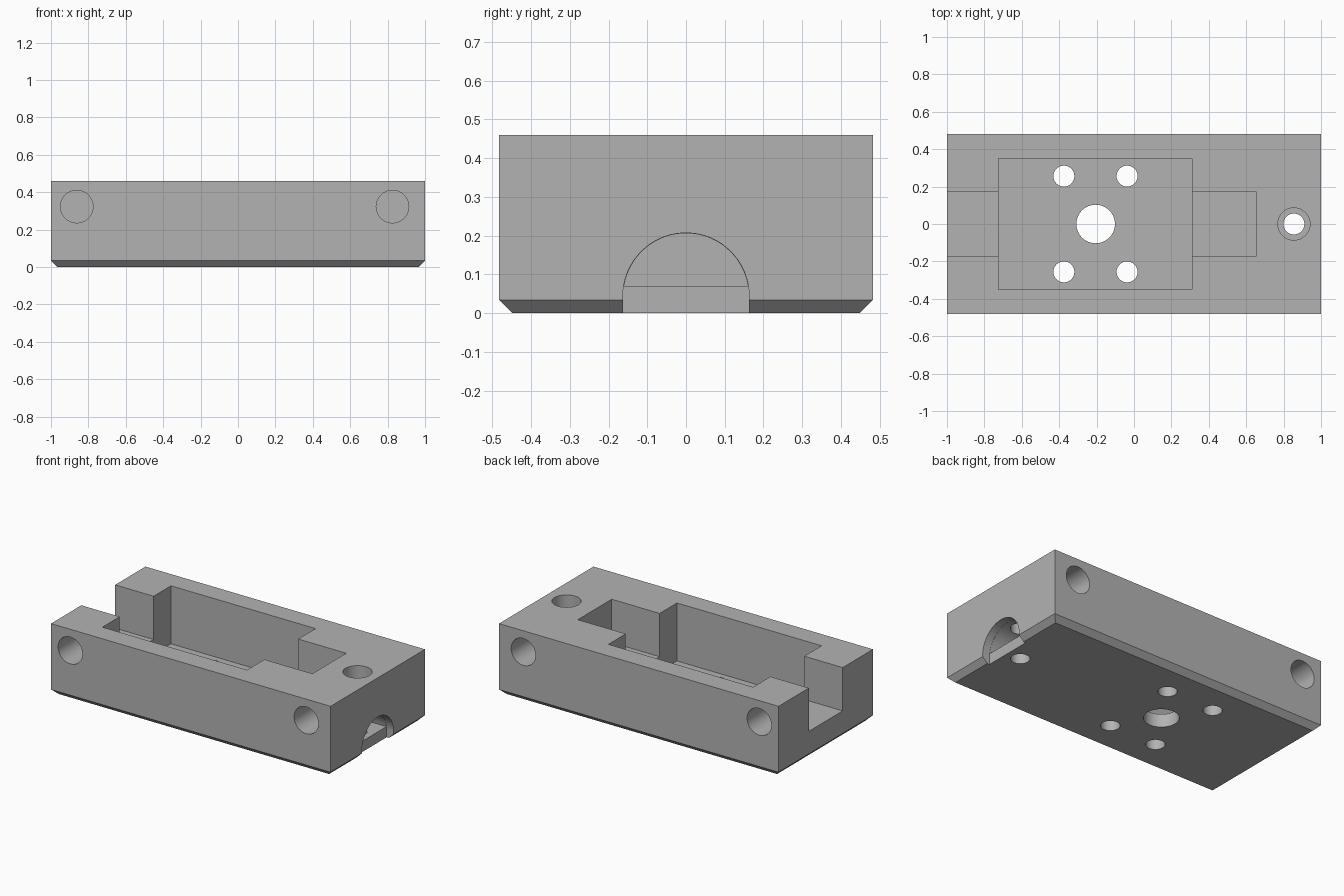
import bpy, bmesh, math

cube = bpy.data.objects.get("Cube")
if cube:
    bpy.data.objects.remove(cube, do_unlink=True)

grey = bpy.data.materials.new("plain_grey")
grey.use_nodes = True
grey.diffuse_color = (0.45, 0.45, 0.45, 1)
grey.node_tree.nodes["Principled BSDF"].inputs["Base Color"].default_value = (0.45, 0.45, 0.45, 1)

LENGTH, WIDTH, HEIGHT, CHAMFER = 2.0, 0.965, 0.46, 0.034
ABOVE = HEIGHT + 0.1


def prism(name, base, direction):
    """Extrude a planar outline along a direction into a closed solid."""
    bm = bmesh.new()
    face = bm.faces.new([bm.verts.new(p) for p in base])
    extruded = bmesh.ops.extrude_face_region(bm, geom=[face])["geom"]
    moved = [g for g in extruded if isinstance(g, bmesh.types.BMVert)]
    bmesh.ops.translate(bm, verts=moved, vec=direction)
    bmesh.ops.recalc_face_normals(bm, faces=bm.faces)
    mesh = bpy.data.meshes.new(name)
    bm.to_mesh(mesh)
    bm.free()
    mesh.materials.append(grey)
    obj = bpy.data.objects.new(name, mesh)
    bpy.context.collection.objects.link(obj)
    return obj


def box(name, x0, x1, half_y, z0, z1):
    base = [(x0, -half_y, z0), (x1, -half_y, z0), (x1, half_y, z0), (x0, half_y, z0)]
    return prism(name, base, (0, 0, z1 - z0))


def circle(radius, sides=64):
    steps = [2 * math.pi * i / sides for i in range(sides)]
    return [(radius * math.cos(a), radius * math.sin(a)) for a in steps]


def upright_hole(x, y, radius, z0, z1):
    base = [(x + u, y + v, z0) for u, v in circle(radius)]
    return prism("hole_cutter", base, (0, 0, z1 - z0))


def side_hole(x, z, radius, y0, y1):
    base = [(x + u, y0, z + v) for u, v in circle(radius)]
    return prism("side_hole_cutter", base, (0, y1 - y0, 0))


def arch(radius, x0, x1, floor):
    """Round-topped opening running along x."""
    centre, sides = 0.044, 40
    low = math.asin(max(0, floor - centre) / radius)
    span = math.pi - 2 * low
    base = [(x0, radius * math.cos(low + span * i / sides),
             centre + radius * math.sin(low + span * i / sides)) for i in range(sides + 1)]
    if floor < centre:
        base += [(x0, -radius, floor), (x0, radius, floor)]
    return prism("arch_cutter", base, (x1 - x0, 0, 0))


def cut(target, cutter):
    cutter.hide_render = True
    mod = target.modifiers.new("cut", "BOOLEAN")
    mod.operation, mod.solver, mod.object = "DIFFERENCE", "EXACT", cutter
    bpy.context.view_layer.objects.active = target
    bpy.ops.object.modifier_apply(modifier=mod.name)
    bpy.data.objects.remove(cutter, do_unlink=True)


# Block with its lower rim chamfered
block = box("housing_block", -LENGTH / 2, LENGTH / 2, WIDTH / 2, 0, HEIGHT)
bm = bmesh.new()
bm.from_mesh(block.data)
rim = [e for e in bm.edges if all(v.co.z < 0.001 for v in e.verts)]
bmesh.ops.bevel(bm, geom=rim, offset=CHAMFER, segments=1, affect="EDGES")
bm.to_mesh(block.data)
bm.free()

# Long slot open at one end, and the deeper, wider pocket
cut(block, box("slot_cutter", -1.1, 0.653, 0.173, 0.18, ABOVE))
cut(block, box("pocket_cutter", -0.725, 0.31, 0.35, 0.085, ABOVE))

# Arched port in the end, with a raised floor behind its mouth
cut(block, arch(0.163, 0.95, 1.1, -0.1))
cut(block, arch(0.162, 0.70, 0.97, 0.07))

# Floor holes: a large centre hole and four around it
cut(block, upright_hole(-0.205, 0, 0.103, -0.1, 0.3))
for x in (-0.375, -0.037):
    for y in (-0.256, 0.256):
        cut(block, upright_hole(x, y, 0.056, -0.1, 0.3))

# Counterbored screw hole
cut(block, upright_hole(0.855, 0, 0.056, -0.1, ABOVE))
cut(block, upright_hole(0.855, 0, 0.086, 0.32, ABOVE))

# Blind round sockets in both long sides
for side in (-1, 1):
    for x in (-0.862, 0.826):
        cut(block, side_hole(x, 0.323, 0.087, side * 0.24, side * 0.6))

bpy.ops.object.select_all(action="DESELECT")
block.select_set(True)
bpy.context.view_layer.objects.active = block
bpy.ops.object.shade_smooth_by_angle(angle=math.radians(25))
